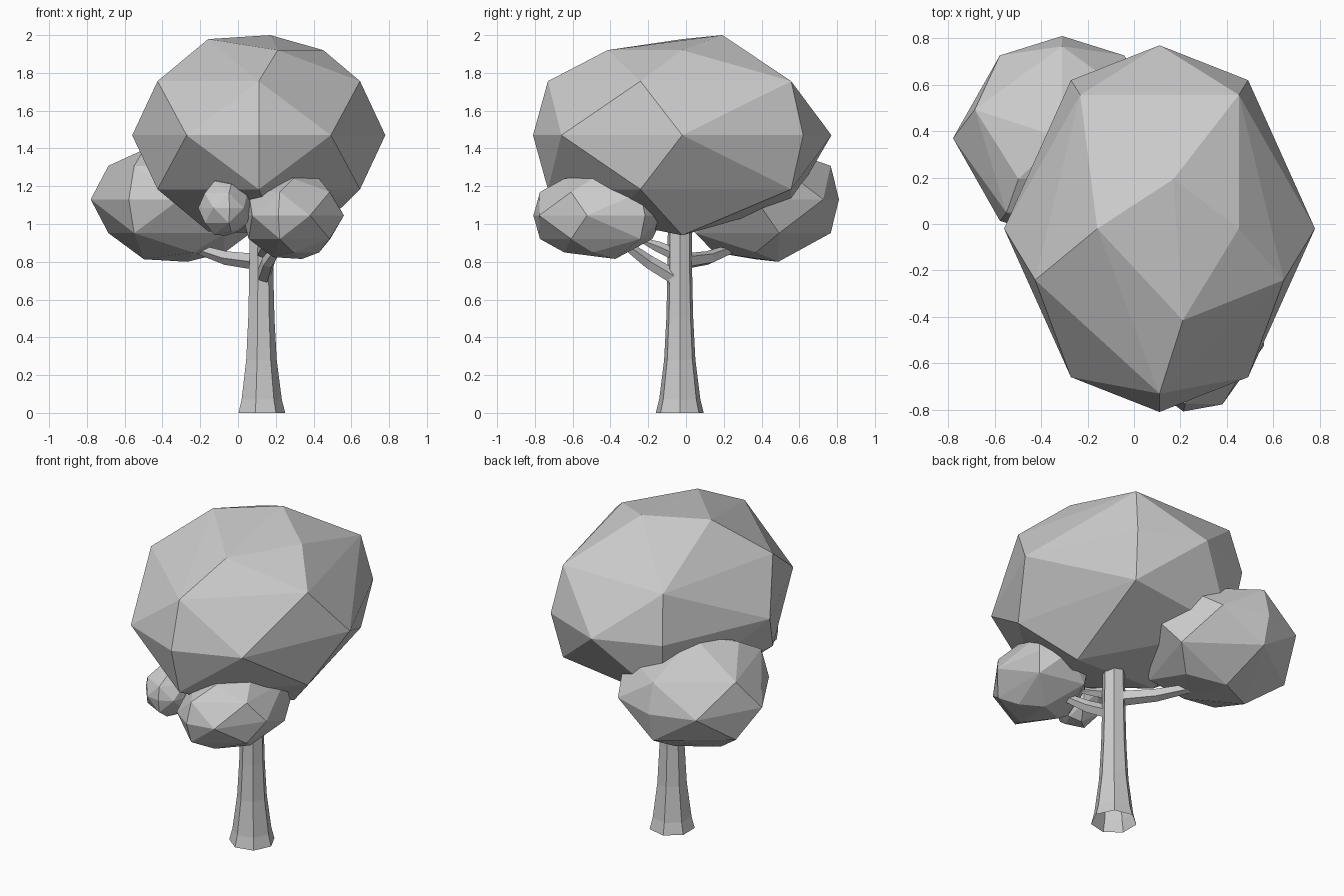
import bpy, bmesh, math
from mathutils import Vector, Matrix

if "Cube" in bpy.data.objects:
    bpy.data.objects.remove(bpy.data.objects["Cube"])

GREY = (0.6, 0.6, 0.6, 1)
mat = bpy.data.materials.new("plain grey")
mat.use_nodes = True
mat.diffuse_color = GREY
mat.node_tree.nodes["Principled BSDF"].inputs["Base Color"].default_value = GREY


def finish(bm, name):
    mesh = bpy.data.meshes.new(name)
    bm.to_mesh(mesh)
    bm.free()
    mesh.materials.append(mat)
    obj = bpy.data.objects.new(name, mesh)
    bpy.context.collection.objects.link(obj)
    return obj


# Unit foliage shape: an eight-sided waist, five-sided shoulders, uneven ends
WAIST = [(0, 1), (0.57, 0.81), (1, 0)]
SHOULDER = [(0, -0.9), (0.8, -0.28), (0.51, 0.73)]
CROWN = [(0.09, 0.27, 1), (-0.4, 0, 0.96), (0.15, -0.5, 0.85), (0.51, 0, 0.85)]
BASE = [(x, y, -z) for x, y, z in CROWN]
MAIN_BASE = [(0.43, 0, -1), (-0.4, 0, -0.96), (0.1, -0.5, -0.85), (-0.51, 0.73, -0.69)]
ROUND_TOP = [(0, 0, 0.96), (0.4, -0.4, 0.8), (-0.4, -0.4, 0.8)]


def foliage(name, centre, radii, turn=0, top=CROWN, base=BASE, shoulder_dir=1):
    points = top + base
    for side in (-1, 1):
        points += [(side * x, end * y, 0) for x, y in WAIST for end in (-1, 1)]
        points += [(side * x, shoulder_dir * y, z) for x, y in SHOULDER for z in (-0.54, 0.54)]
    bm = bmesh.new()
    for p in sorted(set(points)):
        bm.verts.new(p)
    hull = bmesh.ops.convex_hull(bm, input=bm.verts)
    loose = set(hull["geom_interior"]) | set(hull["geom_unused"])
    bmesh.ops.delete(bm, geom=[v for v in loose if isinstance(v, bmesh.types.BMVert)],
                     context="VERTS")
    bm.transform(Matrix.Translation(centre)
                 @ Matrix.Rotation(math.radians(turn), 4, "Z")
                 @ Matrix.Diagonal((*radii, 1)))
    bmesh.ops.recalc_face_normals(bm, faces=bm.faces)
    return finish(bm, name)


def limb(name, path, sides, upright=False):
    """Tapered prism through (point, radius) stations, open at the start."""
    bm = bmesh.new()
    rings = []
    direction = Vector(path[-1][0]) - Vector(path[0][0])
    turn = Matrix() if upright else direction.to_track_quat("Z", "Y").to_matrix().to_4x4()
    for point, radius in path:
        ring = []
        for i in range(sides):
            a = math.tau * i / sides
            offset = turn @ Vector((radius * math.cos(a), radius * math.sin(a), 0))
            ring.append(bm.verts.new(Vector(point) + offset))
        rings.append(ring)
    for low, high in zip(rings, rings[1:]):
        for i in range(sides):
            j = (i + 1) % sides
            bm.faces.new((low[i], low[j], high[j], high[i]))
    bm.faces.new(rings[-1])
    return finish(bm, name)


# Foliage masses
foliage("main_canopy", (0.11, -0.02, 1.47), (0.67, 0.79, 0.53), base=MAIN_BASE)
foliage("rear_canopy", (-0.31, 0.37, 1.13), (0.47, 0.44, 0.33),
        top=ROUND_TOP, shoulder_dir=-1)
foliage("front_canopy", (0.293, -0.462, 1.045), (0.275, 0.355, 0.23), turn=-13)
foliage("small_front_canopy", (-0.07, -0.575, 1.085), (0.143, 0.143, 0.147), turn=10)

# Trunk flaring at the root
TRUNK = [(0, 0.13), (0.07, 0.112), (0.28, 0.085), (0.5, 0.073), (0.7, 0.068), (1.05, 0.064)]
limb("trunk", [((0.12, -0.033, z), r) for z, r in TRUNK], 7, upright=True)

# Branches reaching into the foliage
limb("rear_branch", [((0.1, -0.02, 0.8), 0.045), ((-0.06, 0.12, 0.82), 0.038),
                     ((-0.28, 0.3, 0.89), 0.022)], 5)
limb("lower_front_branch", [((0.13, -0.05, 0.71), 0.042), ((0.16, -0.2, 0.8), 0.037),
                            ((0.24, -0.36, 0.92), 0.022)], 5)
limb("upper_front_branch", [((0.12, -0.04, 0.83), 0.035), ((0.14, -0.15, 0.88), 0.03),
                            ((0.17, -0.25, 0.92), 0.01)], 5)
